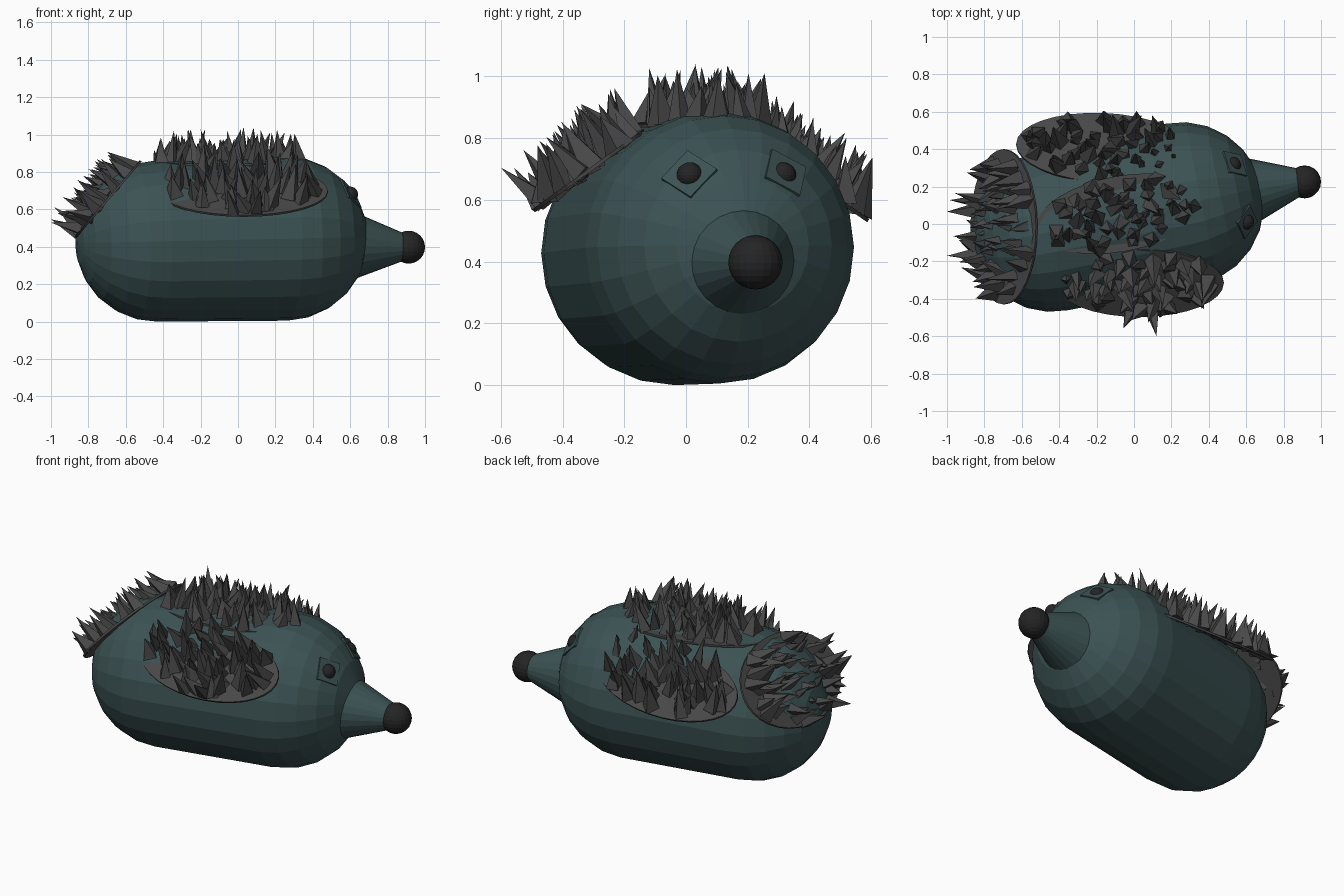
import bpy, math, random
from mathutils import Vector

if "Cube" in bpy.data.objects:
    bpy.data.objects.remove(bpy.data.objects["Cube"])

random.seed(7)


def material(name, rgb):
    m = bpy.data.materials.new(name)
    m.diffuse_color = (*rgb, 1)
    m.use_nodes = True
    m.node_tree.nodes["Principled BSDF"].inputs["Base Color"].default_value = m.diffuse_color
    return m


TEAL = material("teal", (0.045, 0.085, 0.088))
GREY = material("quill_grey", (0.065, 0.065, 0.065))
BLACK = material("black", (0.018, 0.018, 0.018))


def mesh_object(name, verts, faces, mat):
    me = bpy.data.meshes.new(name)
    me.from_pydata([tuple(v) for v in verts], [], faces)
    me.update()
    me.materials.append(mat)
    ob = bpy.data.objects.new(name, me)
    bpy.context.collection.objects.link(ob)
    return ob


def lathe(name, origin, direction, profile, sides, mat, turn=0):
    """Revolve (distance, radius) pairs around an axis, closing both ends."""
    q = Vector(direction).to_track_quat('Z', 'Y')
    verts, faces = [], []
    for t, r in profile:
        for i in range(sides):
            a = math.tau * i / sides + turn
            verts.append(Vector(origin) + q @ Vector((r * math.cos(a), r * math.sin(a), t)))
    for k in range(len(profile) - 1):
        for i in range(sides):
            j = (i + 1) % sides
            faces.append((k * sides + i, k * sides + j, (k + 1) * sides + j, (k + 1) * sides + i))
    n = (len(profile) - 1) * sides
    faces.append(tuple(reversed(range(sides))))
    faces.append(tuple(range(n, n + sides)))
    return mesh_object(name, verts, faces, mat)


def ball(name, centre, r, mat):
    bpy.ops.mesh.primitive_uv_sphere_add(segments=20, ring_count=12, radius=r, location=centre)
    ob = bpy.context.object
    ob.name = name
    ob.data.materials.append(mat)


# Body: capsule turned slightly sideways
rear, front = Vector((-0.44, -0.04, 0.43)), Vector((0.255, 0.105, 0.445))
axis = (front - rear).normalized()
length = (front - rear).length
profile = []
for k in range(7):
    a = math.radians(15 * k)
    profile.append((-0.43 * math.cos(a), max(0.002, 0.43 * math.sin(a))))
for k in range(7):
    a = math.radians(15 * k)
    profile.append((length + 0.44 * math.sin(a), max(0.002, 0.44 * math.cos(a))))
lathe("body", rear, axis, profile, 24, TEAL)

# Snout and nose
base, tip = Vector((0.62, 0.178, 0.405)), Vector((0.90, 0.228, 0.398))
lathe("snout", base, tip - base, [(0, 0.18), ((tip - base).length, 0.068)], 24, TEAL)
ball("nose", (0.912, 0.225, 0.398), 0.088, BLACK)

# Eyes with square lids lying on the head
for side, eye in (("right", Vector((0.60, 0.012, 0.68))), ("left", Vector((0.53, 0.315, 0.68)))):
    ball(side + "_eye", eye, 0.042, BLACK)
    n = (eye - front).normalized()
    lathe(side + "_eyelid", front + n * 0.424, n, [(0, 0.092), (0.014, 0.092)], 4, TEAL, 0.2)


def add_spike(verts, faces, p, d, h, r):
    q = d.to_track_quat('Z', 'Y')
    s, turn = len(verts), random.uniform(0, 6)
    for i in range(4):
        a = turn + math.tau * i / 4
        verts.append(p + q @ Vector((r * math.cos(a), r * math.sin(a), 0)))
    t = p + d * h
    verts.append(Vector((max(-1, t.x), max(-0.6, min(0.605, t.y)), min(1.04, t.z))))
    faces.append((s + 3, s + 2, s + 1, s))
    for i in range(4):
        faces.append((s + i, s + (i + 1) % 4, s + 4))


def quill_patch(name, centre, u, v, lean, count, extra=()):
    """Thin elliptical plate with half axes u, v, scattered with leaning quills."""
    c, u, v = Vector(centre), Vector(u), Vector(v)
    n = u.cross(v).normalized()
    lean = Vector(lean).normalized()
    sides = 32
    verts, faces = [], []
    for off in (-0.006, 0.006):
        for i in range(sides):
            a = math.tau * i / sides
            verts.append(c + u * math.cos(a) + v * math.sin(a) + n * off)
    faces.append(tuple(reversed(range(sides))))
    faces.append(tuple(range(sides, 2 * sides)))
    for i in range(sides):
        j = (i + 1) % sides
        faces.append((i, j, sides + j, sides + i))
    for k in range(count):
        # even sunflower spread with jitter
        rad = 0.9 * math.sqrt((k + 0.5) / count)
        a = k * 2.39996 + random.uniform(-0.2, 0.2)
        p = c + u * (rad * math.cos(a)) + v * (rad * math.sin(a))
        d = lean + Vector([random.uniform(-0.35, 0.35) for _ in range(3)])
        add_spike(verts, faces, p, d.normalized(), random.uniform(0.12, 0.2), random.uniform(0.038, 0.056))
    for p, t in extra:
        d = Vector(t) - Vector(p)
        add_spike(verts, faces, Vector(p), d.normalized(), d.length, 0.045)
    mesh_object(name, verts, faces, GREY)


# Quill patches: two flanks, back and rump
quill_patch("right_quills", (0.03, -0.314, 0.695), (0.45, 0, 0), (0, 0.18, 0.13), (0, -0.42, 0.9), 52,
            [((0.1, -0.46, 0.59), (0.12, -0.6, 0.705))])
quill_patch("left_quills", (-0.16, 0.405, 0.663), (0.47, -0.02, 0.014), (0, 0.185, -0.13), (0, 0.25, 0.95), 52)
quill_patch("back_quills", (-0.07, 0.055, 0.84), (0.45, 0.08, 0), (-0.03, 0.2, 0), (0, 0, 1), 50,
            [((0.02, 0.03, 0.86), (0.03, 0.03, 1.04))])
quill_patch("rump_quills", (-0.695, -0.015, 0.655), (0.175, 0, 0.205), (0, 0.415, 0), (-0.85, 0, 0.5), 52,
            [((-0.84, -0.16, 0.5), (-1, -0.17, 0.53))])
